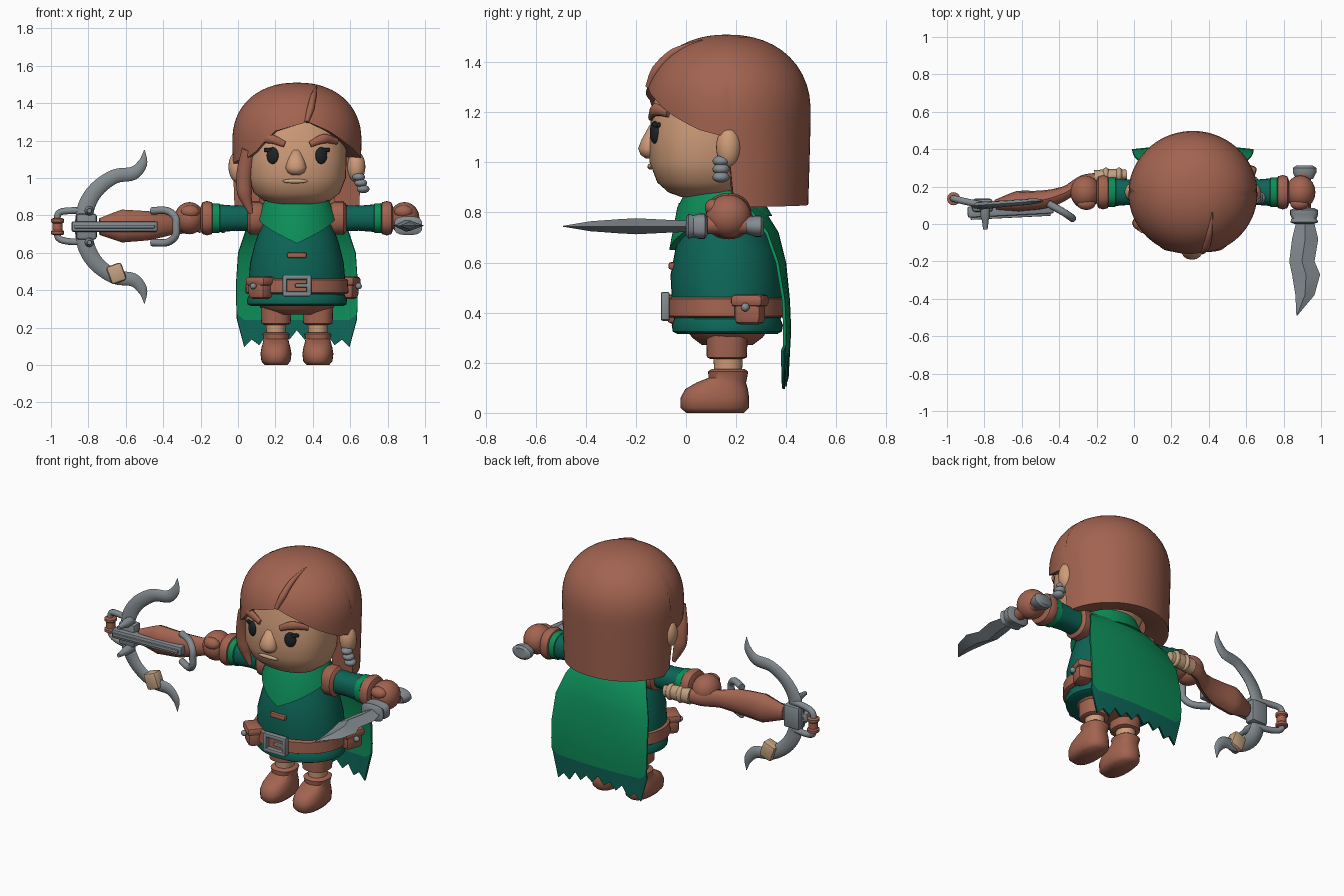
import bpy, bmesh, math
from mathutils import Vector, Matrix

if "Cube" in bpy.data.objects:
    bpy.data.objects.remove(bpy.data.objects["Cube"])


def paint(name, *rgb):
    m = bpy.data.materials.new(name)
    m.use_nodes = True
    m.diffuse_color = (*rgb, 1)
    m.node_tree.nodes["Principled BSDF"].inputs["Base Color"].default_value = (*rgb, 1)
    return m


BROWN = paint("leather brown", .36, .125, .08)
SKIN = paint("skin", .62, .33, .19)
TEAL = paint("dark green cloth", .004, .13, .095)
GREEN = paint("bright green cloth", .004, .27, .1)
STEEL = paint("steel", .23, .26, .28)
TAN = paint("tan wrap", .55, .36, .22)
BLACK = paint("eye black", .012, .018, .02)
CX, AY, AZ = .315, .17, .785          # body centre, arm axis


def finish(name, bm, *mats, angle=40):
    bmesh.ops.remove_doubles(bm, verts=bm.verts, dist=.0003)
    bmesh.ops.recalc_face_normals(bm, faces=bm.faces)
    for f in bm.faces:
        f.smooth = True
    for e in bm.edges:
        e.smooth = len(e.link_faces) == 2 and e.calc_face_angle(0) < math.radians(angle)
    me = bpy.data.meshes.new(name)
    bm.to_mesh(me)
    bm.free()
    for m in mats:
        me.materials.append(m)
    ob = bpy.data.objects.new(name, me)
    bpy.context.collection.objects.link(ob)
    return ob


def skin_rings(name, rings, mats, wrap=True, caps=True, mark=None, angle=40):
    """Bridge equal-length rows of points into a surface."""
    bm = bmesh.new()
    rows = [[bm.verts.new(p) for p in r] for r in rings]
    n = len(rows[0])
    for i, (a, b) in enumerate(zip(rows, rows[1:])):
        for j in range(n if wrap else n - 1):
            k = (j + 1) % n
            f = bm.faces.new((a[j], a[k], b[k], b[j]))
            f.material_index = mark(i) if mark else 0
    if caps:
        bm.faces.new(rows[0])
        bm.faces.new(rows[-1])
    return finish(name, bm, *mats, angle=angle)


def power(v, e):
    return math.copysign(abs(v) ** (2 / e), v)


def loft(name, mat, rings, axis="Z", e=2, n=28, angle=40):
    """Rings are (position, centre u, centre v, radius u, radius v)."""
    out = []
    for t, cu, cv, ru, rv in rings:
        row = []
        for j in range(n):
            a = 2 * math.pi * j / n
            u, v = cu + ru * power(math.cos(a), e), cv + rv * power(math.sin(a), e)
            row.append({"X": (t, u, v), "Y": (u, t, v), "Z": (u, v, t)}[axis])
        out.append(row)
    return skin_rings(name, out, [mat], angle=angle)


def sweep(name, mat, pts, radii, flat=1, ref=(0, 1, 0), n=12, steps=5):
    """Smooth tube through pts; flat scales its thickness along ref."""
    p = [Vector(q) for q in pts]
    p = [2 * p[0] - p[1]] + p + [2 * p[-1] - p[-2]]
    centres, rad = [], []
    for i in range(1, len(p) - 2):
        a, b, c, d = p[i - 1:i + 3]
        for s in range(steps + (i == len(p) - 3)):
            t = s / steps
            centres.append(.5 * (2 * b + (c - a) * t + (2 * a - 5 * b + 4 * c - d) * t ** 2
                                 + (3 * b - a - 3 * c + d) * t ** 3))
            rad.append(radii[i - 1] * (1 - t) + radii[i] * t)
    rings = []
    for i, c in enumerate(centres):
        tan = centres[min(i + 1, len(centres) - 1)] - centres[max(i - 1, 0)]
        side = tan.cross(Vector(ref)).normalized()
        up = side.cross(tan).normalized() * flat
        rings.append([c + rad[i] * (side * math.cos(2 * math.pi * j / n) + up * math.sin(2 * math.pi * j / n))
                      for j in range(n)])
    return skin_rings(name, rings, [mat])


def ball(name, mat, loc, size, turn=0):
    bm = bmesh.new()
    m = Matrix.Translation(loc) @ Matrix.Rotation(turn, 4, "Z") @ Matrix.Diagonal((*size, 1))
    bmesh.ops.create_uvsphere(bm, u_segments=20, v_segments=14, radius=1, matrix=m)
    return finish(name, bm, mat)


def box(name, mat, loc, size, turn=0, axis="Z", bevel=.01):
    bm = bmesh.new()
    m = Matrix.Translation(loc) @ Matrix.Rotation(turn, 4, axis) @ Matrix.Diagonal((*size, 1))
    bmesh.ops.create_cube(bm, size=1, matrix=m)
    bmesh.ops.bevel(bm, geom=bm.edges[:], offset=bevel, segments=2, affect="EDGES", profile=.5)
    return finish(name, bm, mat)


def lerp(table, x):
    for (a, u), (b, v) in zip(table, table[1:]):
        if x <= b:
            return u + (v - u) * (x - a) / (b - a)
    return table[-1][1]


# Head and face
loft("head", SKIN, [(.862, CX, .08, .11, .1), (.88, CX, .08, .18, .15), (.92, CX, .075, .23, .19),
                    (1, CX, .07, .262, .215), (1.1, CX, .075, .265, .22), (1.2, CX, .08, .262, .22),
                    (1.35, CX, .1, .23, .2)], e=2.3, n=40, angle=60)
loft("nose", SKIN, [(1.015, .31, -.14, .02, .02), (1.03, .31, -.145, .045, .036), (1.055, .31, -.145, .056, .046),
                    (1.09, .31, -.14, .046, .038), (1.15, .31, -.13, .02, .015)], angle=70)
ball("mouth", TAN, (.305, -.142, .983), (.068, .012, .012))
sweep("right_brow", BROWN, [(.1, -.07, 1.195), (.17, -.122, 1.21), (.25, -.14, 1.18)], [.016, .026, .016], .7)
sweep("left_brow", BROWN, [(.385, -.14, 1.18), (.46, -.122, 1.21), (.53, -.07, 1.195)], [.016, .026, .016], .7)
for s, side in ((-1, "right"), (1, "left")):
    ball(side + "_eye", BLACK, (CX + s * .13, -.125, 1.12), (.034, .016, .045), s * .4)
    box(side + "_lash", BLACK, (CX + s * .155, -.118, 1.15), (.045, .02, .02), s * .45, bevel=.006)
    ball(side + "_ear", SKIN, (CX + s * .318, .17, 1.06), (.048, .05, .083))
for i in range(3):
    ball("earring_bead", STEEL, (.645 + .012 * i, .14, 1.005 - .032 * i), (.034, .034, .022))

# Hair: columns from a hairline up to the crown
HAIRLINE = [(-180, .83), (-95, .82), (-90, 1.07), (-50, 1.11), (-40, 1.14), (-20, 1.25), (10, 1.3),
            (30, 1.25), (48, 1.19), (70, 1.13), (90, 1.1), (95, .82), (180, .83)]


def hair_point(deg, z, k=1):
    if z > 1.2:
        f = max(0, 1 - ((z - 1.2) / .31) ** 2.2) ** (1 / 2.2)
    else:
        f = 1 - .1 * (1.2 - z) ** 1.2
    a = math.radians(deg)
    return CX + .345 * f * k * math.sin(a), .165 - .333 * f * k * math.cos(a), z


hair = []
for deg in range(-180, 181, 5):
    zb = lerp(HAIRLINE, deg)
    col = [hair_point(deg, zb + .03, .6), hair_point(deg, zb, .92)]
    col += [hair_point(deg, zb + (1.51 - zb) * math.sin(i / 18 * math.pi / 2)) for i in range(19)]
    hair.append(col)
skin_rings("hair", hair, [BROWN], wrap=False, caps=False, angle=50)
sweep("hair_strand", BROWN, [(.06, -.02, 1.15), (.035, .0, 1.03), (.035, .01, .92), (.07, .02, .81)],
      [.04, .042, .04, .012], .8)
sweep("hair_parting", BROWN, [hair_point(9, 1.3), hair_point(14, 1.37, 1.005), hair_point(22, 1.44, 1.01),
                              hair_point(45, 1.488, 1.01)], [.012, .02, .016, .003])

# Torso
loft("tunic", TEAL, [(.33, CX, .165, .24, .2), (.4, CX, .165, .262, .22), (.46, CX, .165, .258, .222),
                     (.55, CX, .16, .25, .222), (.65, CX, .16, .225, .203), (.75, CX, .15, .19, .165),
                     (.87, CX, .14, .12, .11)], n=40)
loft("tunic_hem", TEAL, [(.315, CX, .165, .245, .2), (.325, CX, .165, .265, .218), (.35, CX, .165, .268, .222),
                         (.375, CX, .165, .255, .212)], n=40)
loft("belt", BROWN, [(.38, CX, .16, .262, .222), (.387, CX, .16, .276, .236), (.455, CX, .16, .272, .234),
                     (.462, CX, .16, .258, .22)], n=40)
loft("hips", BROWN, [(.27, CX, .165, .12, .1), (.3, CX, .165, .19, .14), (.34, CX, .165, .22, .17)])
box("chest_tie", BROWN, (.315, -.055, .587), (.105, .03, .03))
for dx, dz, w, h in ((0, .045, .15, .025), (0, -.045, .15, .025), (.065, 0, .025, .11), (-.065, 0, .025, .11)):
    box("buckle_bar", STEEL, (.315 + dx, -.083, .425 + dz), (w, .035, h), bevel=.007)
box("buckle_pin", STEEL, (.345, -.085, .425), (.08, .02, .02), bevel=.005)
for x, y, turn in ((.12, -.015, -.72), (.59, .255, 1.25)):
    box("pouch", BROWN, (x, y, .41), (.115, .09, .115), turn, bevel=.025)
    box("pouch_flap", BROWN, (x, y, .448), (.135, .105, .05), turn, bevel=.018)
    ball("pouch_stud", STEEL, (x + .058 * math.sin(turn), y - .058 * math.cos(turn), .422), (.017, .017, .017))

# Hood collar with a pointed front
collar = []
for deg in range(0, 360, 6):
    a = math.radians(deg)
    drop = max(0, 1 - min(deg, 360 - deg) / 75)
    zb = .785 - .135 * drop
    rows = ((.9, .12, .11), (.885, .17, .15), (.82, .2, .175 + .01 * drop),
            (zb, .215, .195 + .022 * drop), (zb, .18, .17))
    collar.append([(CX + rx * math.sin(a), .15 - ry * math.cos(a), z) for z, rx, ry in rows])
skin_rings("hood_collar", collar + collar[:1], [GREEN], wrap=False, caps=False)

# Cape with ragged dark trim
HEM = [.25, .1, .14, .11, .17, .13, .17, .14, .19]
HEM += HEM[-2::-1]
cape = []
for y, z, w in ((.25, .87, .17), (.32, .8, .23), (.37, .72, .275), (.4, .6, .315), (.415, .45, .325),
                (.42, .33, .325), (.415, .24, .322), (.41, 0, .322)):
    cape.append([(CX + w * (i / 8 - 1), y - (.1 * (z > .5) * (z - .5) + .02) * (i / 8 - 1) ** 2,
                  z if z else HEM[i] - .004) for i in range(17)])
for i in (0, 16):
    cape[-2][i] = (cape[-2][i][0], .4, .27)
ob = skin_rings("cape", cape, [GREEN, TEAL], wrap=False, caps=False, mark=lambda i: int(i > 5))
ob.modifiers.new("thickness", "SOLIDIFY").thickness = .012

# Arms and legs
for s, side in ((-1, "right"), (1, "left")):
    def arm(name, mat, *rings):
        loft(side + name, mat, [(CX + s * d, AY, AZ, r, r) for d, r in rings], "X", e=2.3)
    arm("_shoulder_pad", BROWN, (.17, .07), (.2, .088), (.25, .088), (.265, .07))
    arm("_sleeve", TEAL, (.2, .072), (.33, .067), (.43, .075))
    arm("_sleeve_cuff", GREEN, (.41, .07), (.415, .079), (.45, .08), (.455, .07))
    arm("_glove_cuff", BROWN, (.45, .07), (.455, .085), (.48, .092), (.505, .085), (.515, .06))
    ball(side + "_fist", BROWN, (CX + s * .575, AY, AZ), (.08, .09, .086))
    ball(side + "_thumb", BROWN, (CX + s * .57, AY - .06, AZ + .035), (.05, .035, .035))
    x = CX + s * .112
    loft(side + "_boot", BROWN, [(0, x, .115, .06, .115), (.02, x, .115, .078, .136), (.06, x, .115, .083, .137),
                                 (.095, x, .122, .077, .125), (.12, x, .14, .07, .1), (.14, x, .167, .066, .077),
                                 (.165, x, .168, .074, .08), (.175, x, .168, .06, .066)], e=2.4, angle=55)
    loft(side + "_shin", SKIN, [(.15, x, .168, .05, .055), (.25, x, .168, .055, .06)])
    loft(side + "_trouser_leg", BROWN, [(.215, x, .163, .062, .065), (.222, x, .163, .078, .08),
                                        (.25, x, .163, .08, .081), (.36, x, .163, .082, .085)], e=2.4)

# Knife
loft("knife_blade", STEEL, [(y, (a + b) / 2, .745, (b - a) / 2, h) for y, a, b, h in (
    (.02, .87, .96, .022), (-.08, .845, .985, .026), (-.2, .83, .965, .032), (-.27, .845, .995, .028),
    (-.38, .863, .965, .02), (-.49, .868, .873, .002))], "Y", n=4, angle=20)
loft("knife_guard", STEEL, [(y, .91, .745, r * 1.5, r) for y, r in (
    (-.0, .035), (.01, .05), (.03, .044), (.05, .05), (.075, .05), (.085, .035))], "Y", e=3)
loft("knife_grip", BROWN, [(.07, .91, .75, .035, .035), (.27, .91, .75, .035, .035)], "Y")
loft("knife_pommel", STEEL, [(y, .912, .745, r * 1.5, r) for y, r in (
    (.24, .03), (.255, .035), (.275, .042), (.3, .042), (.312, .03))], "Y")

# Crossbow
BZ = .74
sweep("crossbow_stock", BROWN, [(-.17, .25, .755), (-.27, .23, .755), (-.36, .17, .75), (-.48, .13, .745),
                                (-.62, .12, .743), (-.74, .1, BZ)], [.04, .05, .055, .078, .088, .045], .65)
sweep("crossbow_grip_wrap", TAN, [(-.04, .262, .75), (-.11, .258, .755), (-.21, .25, .755)], [.035, .045, .048], .8)
for x in (-.08, -.15):
    ball("wrap_ridge", TAN, (x, .26, .755), (.024, .042, .05))
box("crossbow_rail", STEEL, (-.66, .075, BZ), (.46, .06, .055), .05)
box("crossbow_bolt", STEEL, (-.66, .043, BZ), (.43, .02, .018), .05, bevel=.004)
box("bow_mount", STEEL, (-.81, .1, BZ), (.11, .07, .14), bevel=.015)
for s, side in ((-1, "lower"), (1, "upper")):
    limb = ((-.83, 0), (-.81, .11), (-.755, .2), (-.66, .268), (-.56, .285), (-.51, .34), (-.5, .41))
    sweep(side + "_bow_limb", STEEL, [(x, .1 + .08 * (x + .8), BZ + s * z) for x, z in limb],
          [.045, .046, .042, .038, .036, .026, .002], .45, n=8)
    loft(side + "_bow_stud", STEEL, [(y, -.795, BZ + s * .085, r, r) for y, r in (
        (.1, .026), (.04, .026), (.02, .018), (-.03, .012))], "Y", n=12)
box("limb_wrap", TAN, (-.65, .11, .49), (.085, .07, .1), -.35, "Y", bevel=.015)
sweep("stirrup", STEEL, [(-.8, .1, .66), (-.9, .12, .66), (-.96, .135, .68), (-.965, .135, BZ),
                         (-.96, .135, .81), (-.9, .12, .825), (-.8, .1, .825)], [.018] * 7)
loft("stirrup_grip", BROWN, [(z, -.964, .135, r, r) for z, r in (
    (.695, .025), (.7, .035), (.715, .035), (.722, .027), (.758, .027), (.765, .035), (.78, .035), (.785, .025))])
sweep("cocking_lever", STEEL, [(-.46, .11, .825), (-.38, .065, .825), (-.335, .035, .79), (-.33, .03, BZ),
                               (-.335, .035, .69), (-.38, .065, .655), (-.46, .11, .655)], [.02] * 7)
